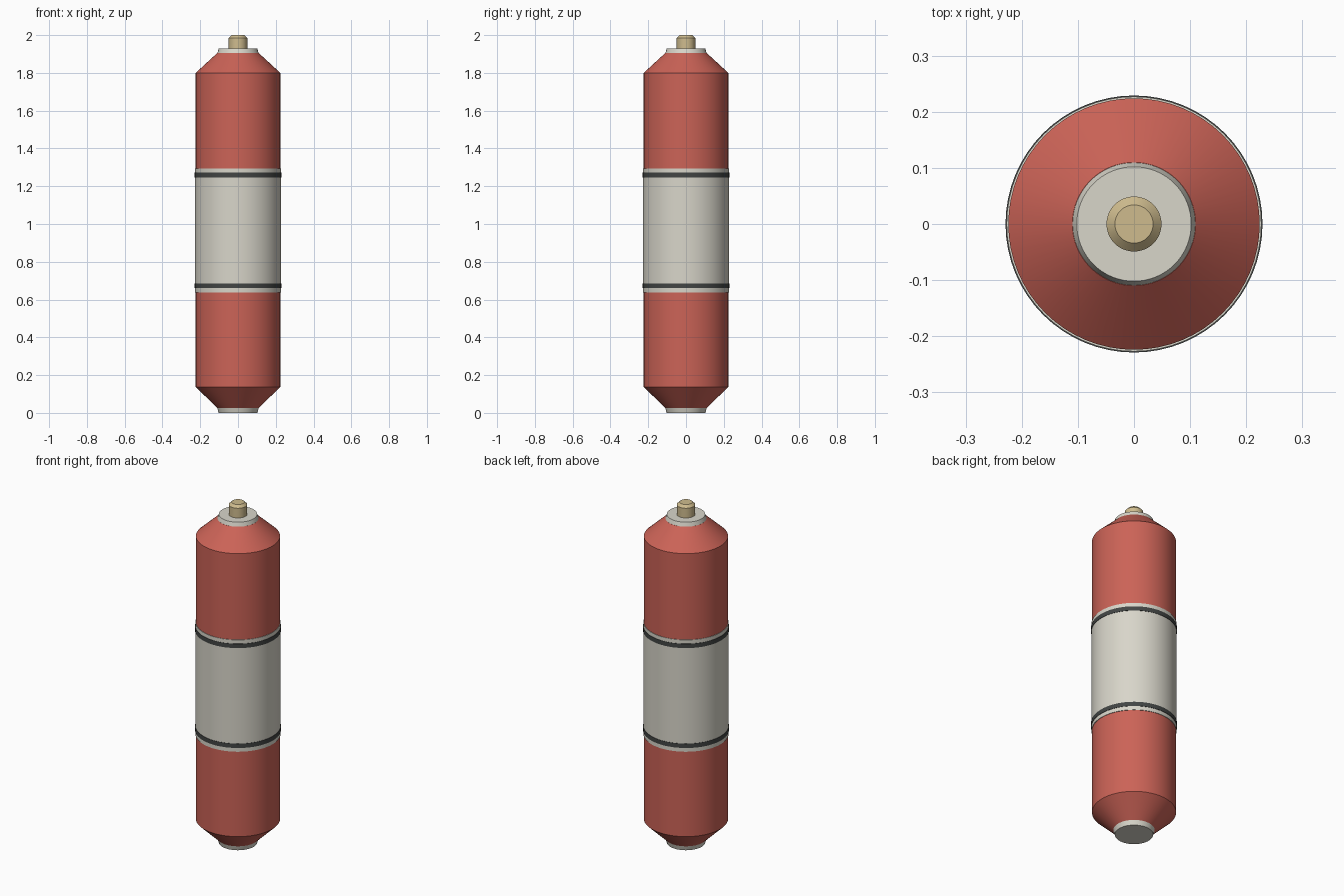
import bpy, bmesh, math

if "Cube" in bpy.data.objects:
    bpy.data.objects.remove(bpy.data.objects["Cube"])

SEG = 64


def material(name, rgb):
    m = bpy.data.materials.new(name)
    m.diffuse_color = (*rgb, 1.0)
    m.use_nodes = True
    m.node_tree.nodes["Principled BSDF"].inputs["Base Color"].default_value = m.diffuse_color
    return m


red = material("coral red", (0.60, 0.125, 0.095))
cream = material("warm white", (0.69, 0.67, 0.59))
dark = material("charcoal", (0.055, 0.06, 0.058))
brass = material("pale brass", (0.62, 0.50, 0.27))


def lathe(name, profile, mat):
    """Solid of revolution from (radius, height) points, capped at both ends."""
    bm = bmesh.new()
    rings = []
    for r, z in profile:
        rings.append([bm.verts.new((r * math.cos(2 * math.pi * i / SEG),
                                    r * math.sin(2 * math.pi * i / SEG), z))
                      for i in range(SEG)])
    for a, b in zip(rings, rings[1:]):
        for i in range(SEG):
            j = (i + 1) % SEG
            bm.faces.new((a[i], a[j], b[j], b[i]))
    bm.faces.new(rings[0][::-1])
    bm.faces.new(rings[-1])
    me = bpy.data.meshes.new(name)
    bm.to_mesh(me)
    bm.free()
    me.materials.append(mat)
    ob = bpy.data.objects.new(name, me)
    bpy.context.collection.objects.link(ob)
    bpy.ops.object.select_all(action='DESELECT')
    ob.select_set(True)
    bpy.context.view_layer.objects.active = ob
    bpy.ops.object.shade_smooth_by_angle(angle=math.radians(25))
    return ob


# Main cylinder with tapered shoulders
lathe("body", [(0.11, 0.027), (0.224, 0.137), (0.224, 1.80), (0.11, 1.905)], red)

# Wrapped label and its two dark stripes
lathe("label", [(0.227, 0.637), (0.227, 1.294)], cream)
for name, z in (("lower_stripe", 0.660), ("upper_stripe", 1.247)):
    lathe(name, [(0.229, z), (0.229, z + 0.025)], dark)

# End collars
lathe("bottom_collar", [(0.102, 0.0), (0.111, 0.03)], cream)
lathe("top_collar", [(0.111, 1.90), (0.102, 1.928)], cream)

# Chamfered valve on top
lathe("valve", [(0.049, 1.92), (0.049, 1.985), (0.034, 2.0)], brass)
